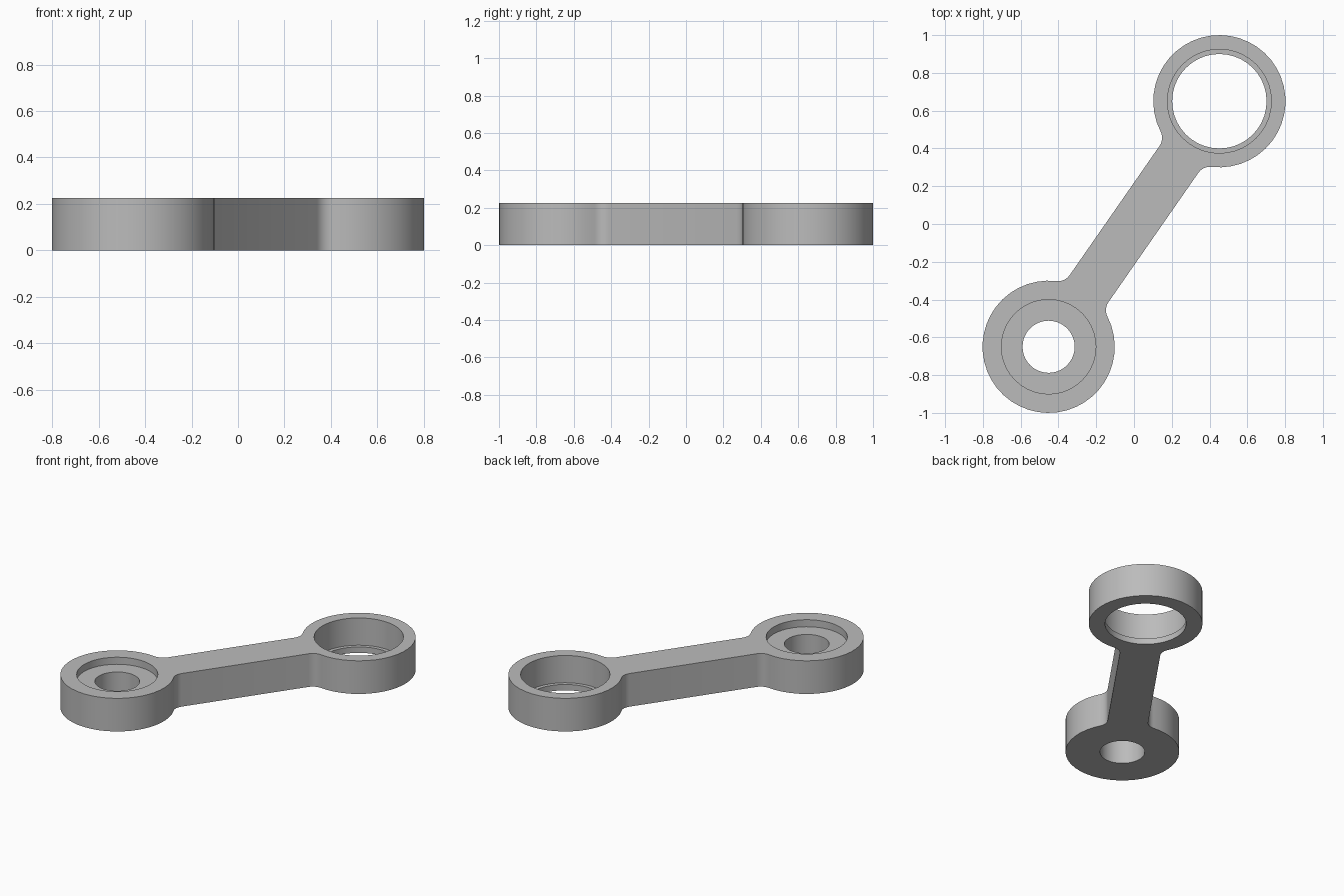
import bpy
import bmesh
from math import sin, cos, pi, atan2, sqrt
from mathutils import Vector, Matrix

cube = bpy.data.objects.get("Cube")
if cube:
    bpy.data.objects.remove(cube, do_unlink=True)

HEIGHT = 0.225
EYE = Vector((0.452, 0.65))       # centre of the back eye; the front eye is opposite
EYE_R, BAR_HALF, FILLET = 0.35, 0.125, 0.075
REACH = EYE.length
SPIN = Matrix.Rotation(atan2(EYE.y, EYE.x), 2)


def arc(cx, cy, r, a0, a1, n):
    """Points along an arc, both ends included."""
    return [Vector((cx + r * cos(a0 + (a1 - a0) * i / n),
                    cy + r * sin(a0 + (a1 - a0) * i / n))) for i in range(n + 1)]


def circle(centre, r, n=40):
    return arc(centre.x, centre.y, r, 0, 2 * pi, n)[:-1]


def add_loop(bm, pts, z):
    """Closed ring of edges at height z."""
    vs = [bm.verts.new((p.x, p.y, z)) for p in pts]
    for a, b in zip(vs, vs[1:] + vs[:1]):
        bm.edges.new((a, b))
    return vs


def bridge(bm, lo, hi):
    """Quads between two rings with equal point counts."""
    n = len(lo)
    for i in range(n):
        j = (i + 1) % n
        bm.faces.new((lo[i], lo[j], hi[j], hi[i]))


def cap(bm, rings):
    """Flat face with holes, filled between the given rings."""
    edges = [bm.edges.get((a, b)) for r in rings for a, b in zip(r, r[1:] + r[:1])]
    bmesh.ops.triangle_fill(bm, edges=edges, use_beauty=True, use_dissolve=False)


# Outline of one half: fillet, round eye, fillet; the other half is turned by 180 degrees
side = BAR_HALF + FILLET
back = sqrt((EYE_R + FILLET) ** 2 - side ** 2)
phi = atan2(side, back)
half = (arc(REACH - back, -side, FILLET, pi / 2, phi, 6)
        + arc(REACH, 0, EYE_R, phi - pi, pi - phi, 36)[1:-1]
        + arc(REACH - back, side, FILLET, -phi, -pi / 2, 6))
half = [SPIN @ p for p in half]
outline = half + [-p for p in half]

bm = bmesh.new()
outer_low = add_loop(bm, outline, 0)
outer_high = add_loop(bm, outline, HEIGHT)
bridge(bm, outer_low, outer_high)

# Stepped bores: wide recess from the top, narrow hole through the ledge
lows, highs = [outer_low], [outer_high]
for centre, wide, narrow, ledge in ((EYE, 0.275, 0.25, 0.04),
                                    (-EYE, 0.25, 0.138, 0.177)):
    steps = [add_loop(bm, circle(centre, r), z) for r, z in
             ((narrow, 0), (narrow, ledge), (wide, ledge), (wide, HEIGHT))]
    for a, b in zip(steps, steps[1:]):
        bridge(bm, a, b)
    lows.append(steps[0])
    highs.append(steps[-1])
cap(bm, lows)
cap(bm, highs)
bmesh.ops.recalc_face_normals(bm, faces=bm.faces)

mesh = bpy.data.meshes.new("link_arm")
bm.to_mesh(mesh)
bm.free()
arm = bpy.data.objects.new("link_arm", mesh)
bpy.context.collection.objects.link(arm)

# Plain grey metal
grey = bpy.data.materials.new("grey")
grey.use_nodes = True
color = (0.5, 0.5, 0.5, 1)
grey.diffuse_color = color
grey.node_tree.nodes["Principled BSDF"].inputs["Base Color"].default_value = color
mesh.materials.append(grey)

bpy.context.view_layer.objects.active = arm
arm.select_set(True)
bpy.ops.object.shade_smooth_by_angle(angle=pi / 6)
